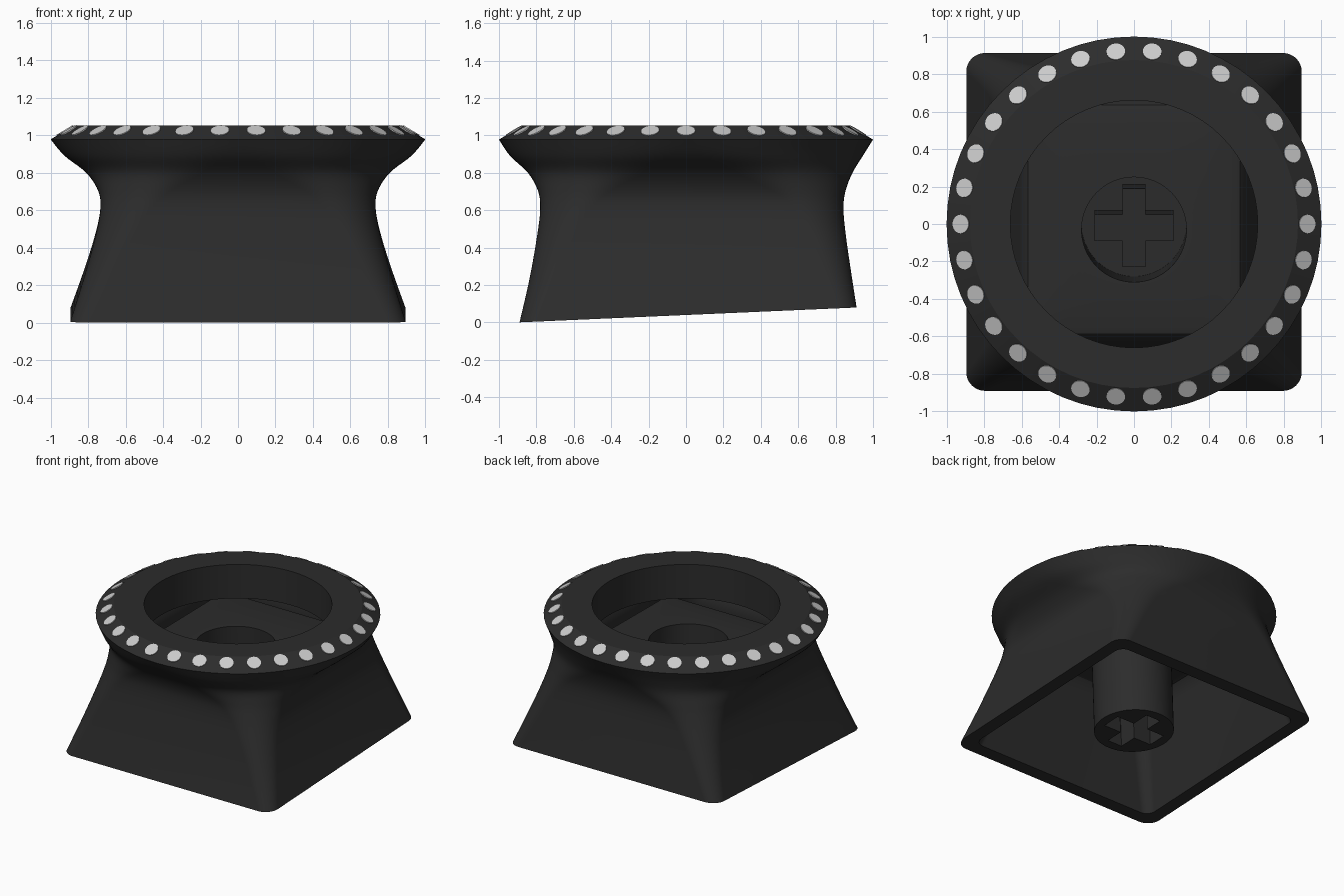
import bpy, bmesh, math
from mathutils import Vector, Matrix

if "Cube" in bpy.data.objects:
    bpy.data.objects.remove(bpy.data.objects["Cube"])

N = 16          # segments per corner arc
SLANT = 0.044   # tilt of the lower rim and stem


def material(name, v):
    m = bpy.data.materials.new(name)
    m.diffuse_color = (v, v, v, 1)
    m.use_nodes = True
    m.node_tree.nodes["Principled BSDF"].inputs["Base Color"].default_value = m.diffuse_color
    return m


black = material("black_plastic", 0.025)
light = material("light_dots", 0.8)


def finish(bm, name, mat, angle=35):
    me = bpy.data.meshes.new(name)
    bm.to_mesh(me)
    bm.free()
    ob = bpy.data.objects.new(name, me)
    bpy.context.collection.objects.link(ob)
    me.materials.append(mat)
    bpy.ops.object.select_all(action='DESELECT')
    ob.select_set(True)
    bpy.context.view_layer.objects.active = ob
    bpy.ops.object.shade_smooth_by_angle(angle=math.radians(angle))
    return ob


def ring(z, hx, y0, y1, r, tilt):
    """Rounded rectangle section; r equal to the half width gives a circle."""
    pts = []
    for q in range(4):
        cx = (hx - r) * (1 if q in (0, 3) else -1)
        cy = y1 - r if q < 2 else y0 + r
        for k in range(N + 1):
            a = math.pi / 2 * (q + k / N)
            x, y = cx + r * math.cos(a), cy + r * math.sin(a)
            pts.append(Vector((x, y, z + tilt * y)))
    return pts


def circle(z, r, tilt=0, y=0):
    return (z, r, y - r, y + r, r * 0.9999, tilt)


def smooth(keys, steps=5):
    """Catmull-Rom interpolation through section keys."""
    out = []
    for i in range(len(keys) - 1):
        p = [keys[max(0, min(len(keys) - 1, i + o))] for o in (-1, 0, 1, 2)]
        for s in range(steps):
            t = s / steps
            out.append(tuple(
                0.5 * (2 * b + (c - a) * t + (2 * a - 5 * b + 4 * c - d) * t * t
                       + (3 * b - a - 3 * c + d) * t ** 3)
                for a, b, c, d in zip(*p)))
    return out + [keys[-1]]


# Keycap shell: recess wall, flat top, chamfer, waisted skirt, cavity, hollow stem
top = [circle(0.79, 0.66), circle(1.053, 0.66), circle(1.053, 0.875)]
skirt = smooth([
    circle(0.978, 1.0),
    (0.89, 0.925, -0.94, 0.945, 0.86, 0),
    (0.80, 0.81, -0.845, 0.89, 0.62, 0),
    (0.70, 0.745, -0.79, 0.852, 0.38, 0),
    (0.60, 0.735, -0.78, 0.842, 0.26, 0.005),
    (0.45, 0.765, -0.80, 0.855, 0.19, 0.014),
    (0.25, 0.825, -0.838, 0.882, 0.14, 0.028),
    (0.04, 0.895, -0.89, 0.912, 0.10, SLANT)])
cavity = [
    (0.04, 0.795, -0.79, 0.81, 0.07, SLANT),
    (0.40, 0.68, -0.70, 0.74, 0.09, 0.02),
    (0.66, 0.61, -0.63, 0.68, 0.10, 0.01),
    (0.72, 0.59, -0.61, 0.66, 0.10, 0.01),
    (0.75, 0.565, -0.585, 0.635, 0.09, 0.01),
    (0.76, 0.53, -0.55, 0.60, 0.08, 0.01)]
stem = [circle(0.76, 0.28, 0.01, -0.03), circle(0.05, 0.28, SLANT, 0.0)]

bm = bmesh.new()
prev = None
for sec in top + skirt + cavity + stem:
    cur = [bm.verts.new(p) for p in ring(*sec)]
    if prev:
        n = len(cur)
        for i in range(n):
            j = (i + 1) % n
            bm.faces.new((prev[i], cur[i], cur[j], prev[j]))
    prev = cur
bmesh.ops.remove_doubles(bm, verts=bm.verts[:], dist=0.0004)
finish(bm, "keycap_shell", black, 30)

# Stem end with cross-shaped socket
bm = bmesh.new()


def loop(pts):
    vs = [bm.verts.new(p) for p in pts]
    return vs, [bm.edges.new((vs[i], vs[(i + 1) % len(vs)])) for i in range(len(vs))]


L, A, B = 0.21, 0.062, 0.072
cross = [(L, -B), (L, B), (A, B), (A, L), (-A, L), (-A, B),
         (-L, B), (-L, -B), (-A, -B), (-A, -L), (A, -L), (A, -B)]
outer = [Vector((0.28 * math.cos(a), 0.28 * math.sin(a), 0.05 + SLANT * 0.28 * math.sin(a)))
         for a in (math.tau * i / 64 for i in range(64))]
_, e1 = loop(outer)
low, e2 = loop([(x, y, 0.05 + SLANT * y) for x, y in cross])
bmesh.ops.triangle_fill(bm, use_beauty=True, edges=e1 + e2, normal=(0, 0, -1))
high = [bm.verts.new((x, y - 0.02, 0.45 + SLANT * y)) for x, y in cross]
for i in range(12):
    j = (i + 1) % 12
    bm.faces.new((low[j], low[i], high[i], high[j]))
bm.faces.new(high[::-1])
finish(bm, "stem_socket", black)

# Ring of dots lying on the chamfer
bm = bmesh.new()
slope = math.atan2(1.053 - 0.978, 1.0 - 0.875)
for i in range(30):
    m = (Matrix.Rotation(math.tau * i / 30, 4, 'Z')
         @ Matrix.Translation((0.924, 0, 1.0255))
         @ Matrix.Rotation(slope, 4, 'Y'))
    bmesh.ops.create_cone(bm, cap_ends=True, segments=24, radius1=0.05,
                          radius2=0.05, depth=0.006, matrix=m)
finish(bm, "rim_dots", light)
